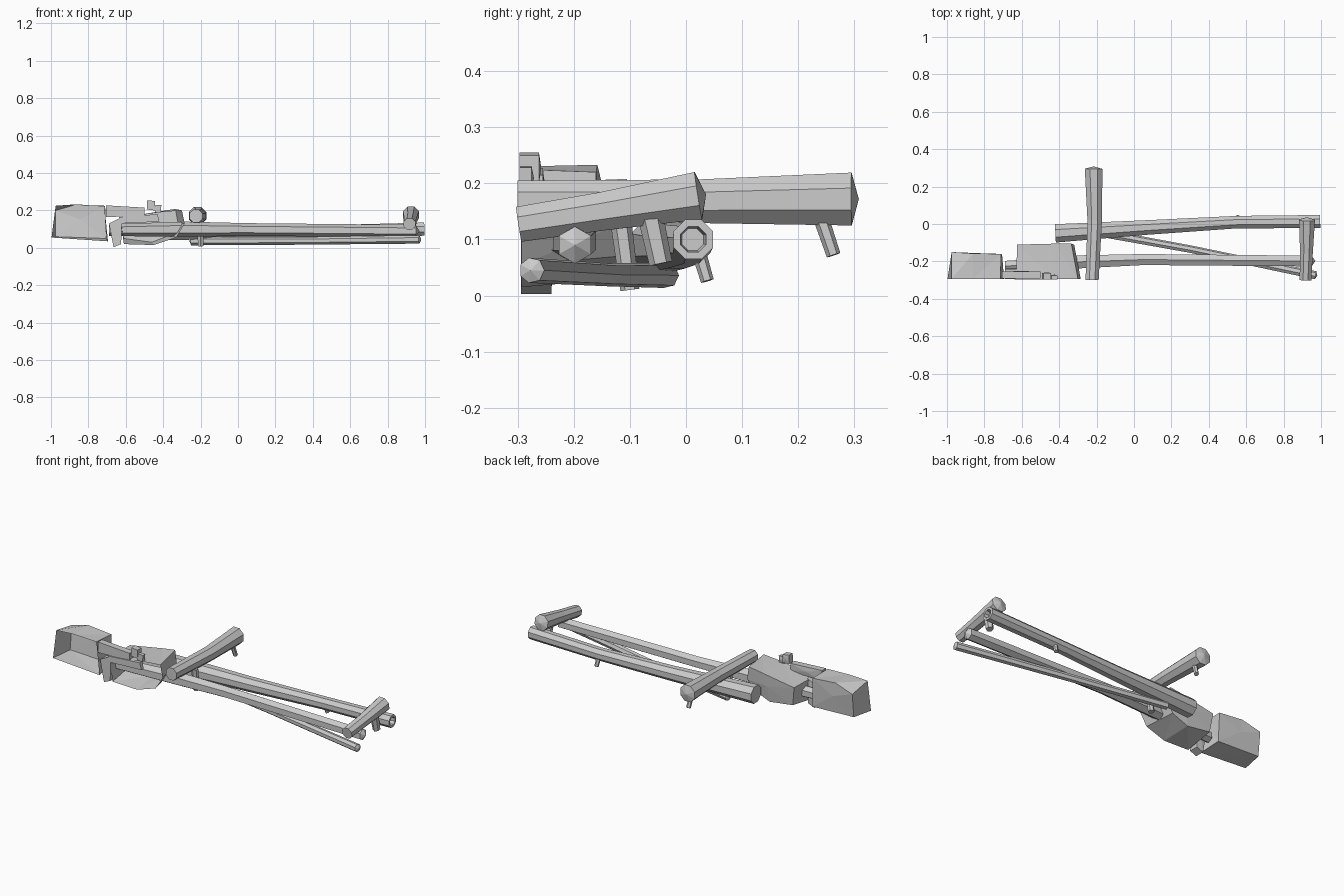
import bpy, bmesh, math
from mathutils import Vector

if "Cube" in bpy.data.objects:
    bpy.data.objects.remove(bpy.data.objects["Cube"])


def finish(name, bm):
    bmesh.ops.recalc_face_normals(bm, faces=bm.faces)
    me = bpy.data.meshes.new(name)
    bm.to_mesh(me)
    bm.free()
    ob = bpy.data.objects.new(name, me)
    bpy.context.collection.objects.link(ob)
    return ob


def log(name, path, sides=8, tips=(0, 0), hollow=False):
    """Faceted log along (x, y, z, radius) stations; tips push the end caps out."""
    bm = bmesh.new()
    pts = [Vector(p[:3]) for p in path]
    axis = (pts[-1] - pts[0]).normalized()
    up = Vector((0, 0, 1)) if abs(axis.z) < 0.8 else Vector((0, 1, 0))
    side = axis.cross(up).normalized()
    up = side.cross(axis)

    def ring(c, r):
        out = []
        for i in range(sides):
            a = 2 * math.pi * (i + 0.5) / sides
            out.append(bm.verts.new(c + r * (math.cos(a) * side + math.sin(a) * up)))
        return out

    stations = [(p, s[3]) for p, s in zip(pts, path)]
    if hollow:
        c, r = stations[-1]
        stations += [(c, r * 0.65), (c - axis * 0.025, r * 0.55)]
    rings = [ring(c, r) for c, r in stations]
    for a, b in zip(rings, rings[1:]):
        for i in range(sides):
            j = (i + 1) % sides
            bm.faces.new((a[i], a[j], b[j], b[i]))
    for r, c, d, t in ((rings[0], stations[0][0], -1, tips[0]),
                       (rings[-1], stations[-1][0], 1, tips[1])):
        if t:
            apex = bm.verts.new(c + axis * d * t)
            for i in range(sides):
                bm.faces.new((r[i], r[(i + 1) % sides], apex))
        else:
            bm.faces.new(r)
    return finish(name, bm)


def rock(name, front, back, open_front=True):
    """Faceted rock lofted from a front outline to a back outline, both (x, y, z)."""
    bm = bmesh.new()
    a = [bm.verts.new(p) for p in front]
    b = [bm.verts.new(p) for p in back]
    n = len(a)
    for i in range(n):
        j = (i + 1) % n
        bm.faces.new((a[i], a[j], b[j]))
        bm.faces.new((a[i], b[j], b[i]))
    mid = sum((v.co for v in b), Vector()) / n
    apex = bm.verts.new(mid + Vector((0, 0.004, 0)))
    for i in range(n):
        bm.faces.new((b[i], b[(i + 1) % n], apex))
    if not open_front:
        bm.faces.new(a)
    return finish(name, bm)


def slab(name, outline, y0, y1):
    """Thin chip of rock: an x/z outline pushed through y."""
    return rock(name, [(x, y0, z) for x, z in outline],
                [(x, y1, z) for x, z in outline], False)


# Long logs
log("back_log", [(-0.42, -0.05, 0.09, 0.053), (0.08, -0.018, 0.087, 0.042),
                 (0.55, 0.01, 0.09, 0.036), (0.995, 0.013, 0.1, 0.038)], hollow=True)
log("front_log", [(-0.69, -0.225, 0.095, 0.032), (-0.28, -0.202, 0.1, 0.04),
                  (0.05, -0.19, 0.098, 0.034), (0.95, -0.198, 0.09, 0.033)],
    6, (0, 0.02))
log("lower_log", [(-0.25, -0.035, 0.036, 0.023), (0.3, -0.135, 0.037, 0.021),
                  (0.97, -0.275, 0.045, 0.023)], 7, (0.01, 0.01))

# Cross logs
log("left_cross_log", [(-0.224, -0.3, 0.17, 0.038), (-0.21, 0.02, 0.168, 0.042),
                       (-0.216, 0.295, 0.172, 0.051)], 8, (0, 0.013))
log("right_cross_log", [(0.917, -0.298, 0.127, 0.034), (0.922, -0.15, 0.15, 0.037),
                        (0.925, 0.022, 0.178, 0.046)], 8, (0, 0.014))

# Branch stubs
stubs = {
    "left_log_rear_stub": ((-0.205, 0.24, 0.14), (-0.2, 0.263, 0.072), 0.014),
    "left_log_front_stub": ((-0.2, -0.117, 0.14), (-0.2, -0.1, 0.01), 0.019),
    "right_log_stub": ((0.93, -0.065, 0.15), (0.932, -0.045, 0.057), 0.023),
    "back_log_stub": ((0.55, 0.022, 0.08), (0.555, 0.038, 0.026), 0.013),
}
for name, (a, b, r) in stubs.items():
    log(name, [(*a, r), (*b, r * 0.9)], 6)

# Left rock, open where it was cut at the front
rock("left_rock",
     [(-0.997, -0.293, 0.055), (-0.975, -0.293, 0.225), (-0.86, -0.293, 0.23),
      (-0.715, -0.293, 0.225), (-0.695, -0.293, 0.035)],
     [(-0.975, -0.165, 0.06), (-0.975, -0.15, 0.2), (-0.86, -0.158, 0.233),
      (-0.71, -0.16, 0.22), (-0.705, -0.165, 0.05)])

# Large rock, open at the front
rock("right_rock",
     [(-0.63, -0.293, 0.16), (-0.61, -0.293, 0.02), (-0.45, -0.293, 0.015),
      (-0.33, -0.293, 0.055), (-0.285, -0.293, 0.13), (-0.3, -0.293, 0.2),
      (-0.42, -0.293, 0.19)],
     [(-0.625, -0.11, 0.16), (-0.61, -0.12, 0.05), (-0.46, -0.12, 0.03),
      (-0.36, -0.12, 0.07), (-0.32, -0.11, 0.13), (-0.335, -0.105, 0.208),
      (-0.42, -0.105, 0.195)])

# Rock chips wedged between and on top
slab("bridge_chip", [(-0.705, 0.165), (-0.705, 0.227), (-0.5, 0.215), (-0.5, 0.17)],
     -0.292, -0.255)
slab("lower_chip", [(-0.69, 0.13), (-0.665, 0.003), (-0.625, 0.02), (-0.62, 0.165)],
     -0.294, -0.24)
slab("face_chip", [(-0.64, 0.13), (-0.635, 0.165), (-0.43, 0.18), (-0.42, 0.14)],
     -0.297, -0.275)
slab("top_chip", [(-0.488, 0.205), (-0.485, 0.255), (-0.445, 0.25), (-0.445, 0.2)],
     -0.297, -0.262)
slab("small_top_chip", [(-0.445, 0.19), (-0.442, 0.23), (-0.41, 0.228), (-0.412, 0.19)],
     -0.297, -0.275)
